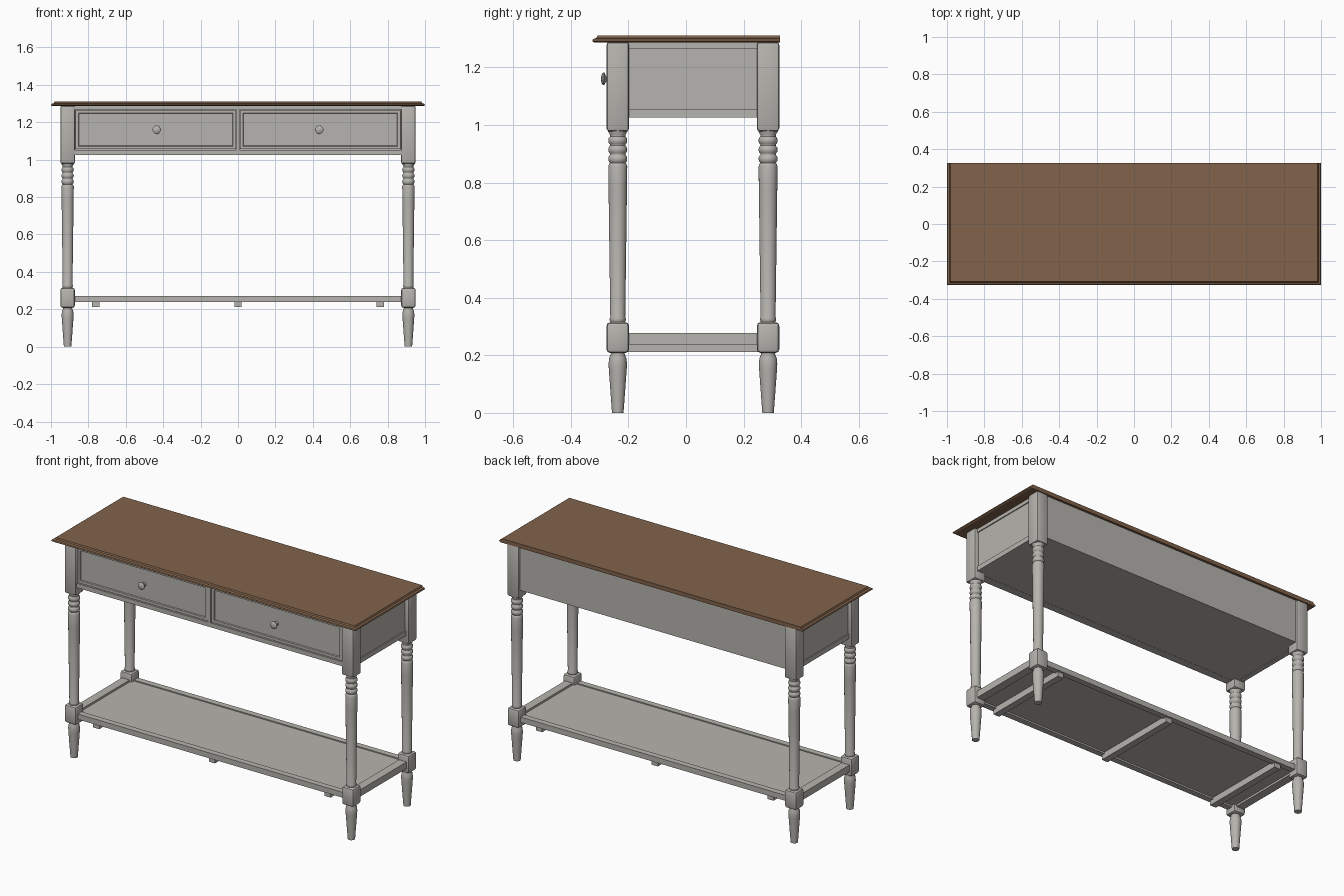
import bpy, bmesh, math
from mathutils import Vector

cube = bpy.data.objects.get("Cube")
if cube:
    bpy.data.objects.remove(cube, do_unlink=True)


def material(name, rgb):
    m = bpy.data.materials.new(name)
    m.use_nodes = True
    m.diffuse_color = (*rgb, 1)
    bsdf = next(n for n in m.node_tree.nodes if n.type == 'BSDF_PRINCIPLED')
    bsdf.inputs["Base Color"].default_value = (*rgb, 1)
    return m


PAINT = material("warm_grey_paint", (0.47, 0.455, 0.425))
WOOD = material("brown_wood", (0.22, 0.125, 0.07))


def finish(bm, name, mat, smooth=False):
    bmesh.ops.recalc_face_normals(bm, faces=bm.faces)
    mesh = bpy.data.meshes.new(name)
    bm.to_mesh(mesh)
    bm.free()
    mesh.materials.append(mat)
    obj = bpy.data.objects.new(name, mesh)
    bpy.context.collection.objects.link(obj)
    if smooth:
        bpy.ops.object.select_all(action='DESELECT')
        obj.select_set(True)
        bpy.context.view_layer.objects.active = obj
        bpy.ops.object.shade_smooth_by_angle(angle=math.radians(35))
    return obj


def box_mesh(x, y, z):
    """Box from (low, high) pairs."""
    bm = bmesh.new()
    bmesh.ops.create_cube(bm, size=1)
    for v in bm.verts:
        v.co = [p[0] if c < 0 else p[1] for c, p in zip(v.co, (x, y, z))]
    return bm


def box(name, x, y, z, bevel=0, segments=1):
    bm = box_mesh(x, y, z)
    if bevel:
        bmesh.ops.bevel(bm, geom=bm.edges[:], offset=bevel, segments=segments,
                        profile=0.5, affect='EDGES')
    return finish(bm, name, PAINT, smooth=segments > 1)


def lathe(name, profile, origin, axis='Z', sides=24):
    """Spin (radius, height) points; axis Y points the height to the front."""
    bm = bmesh.new()
    rings = []
    for r, h in profile:
        ring = []
        for i in range(sides):
            a = math.tau * i / sides
            c, s = r * math.cos(a), r * math.sin(a)
            p = (c, s, h) if axis == 'Z' else (c, -h, s)
            ring.append(bm.verts.new(Vector(p) + Vector(origin)))
        rings.append(ring)
    for a, b in zip(rings, rings[1:]):
        for i in range(sides):
            j = (i + 1) % sides
            bm.faces.new((a[i], a[j], b[j], b[i]))
    bm.faces.new(rings[0])
    bm.faces.new(rings[-1])
    return finish(bm, name, PAINT, smooth=True)


LEG_X, FRONT_Y, BACK_Y, HALF = 0.911, -0.237, 0.285, 0.039
FOOT = [(0.020, 0), (0.031, 0.15), (0.032, 0.17), (0.030, 0.19), (0.024, 0.205), (0.024, 0.23)]
SHAFT = [(0.026, 0.30), (0.026, 0.318), (0.028, 0.322), (0.028, 0.328), (0.026, 0.333),
         (0.032, 0.78), (0.033, 0.855), (0.030, 0.865)]
# three stacked rings between the shaft and the square post
for k in range(3):
    z = 0.868 + k * 0.032
    SHAFT += [(0.027, z), (0.032, z + 0.007), (0.033, z + 0.014), (0.032, z + 0.021), (0.027, z + 0.028)]
SHAFT += [(0.027, 0.966), (0.034, 0.978), (0.034, 1.0)]

# legs
for side, sx in (("right", -1), ("left", 1)):
    for end, y in (("front", FRONT_Y), ("back", BACK_Y)):
        x = sx * LEG_X
        tag = f"{end}_{side}"
        xs, ys = (x - HALF, x + HALF), (y - HALF, y + HALF)
        box(f"{tag}_post", xs, ys, (0.978, 1.288), 0.010, 2)
        box(f"{tag}_block", xs, ys, (0.208, 0.315), 0.013, 2)
        lathe(f"{tag}_turned_leg", SHAFT, (x, y, 0))
        lathe(f"{tag}_foot", FOOT, (x, y, 0))

# tabletop with a moulded edge on the front and sides, flush at the back
bm = bmesh.new()
rings = []
for inset, z in ((0.008, 1.286), (0, 1.291), (0.003, 1.298), (0.014, 1.302), (0.018, 1.310)):
    x, y = 1 - inset, -0.326 + inset
    rings.append([bm.verts.new(p) for p in ((-x, y, z), (x, y, z), (x, 0.326, z), (-x, 0.326, z))])
for a, b in zip(rings, rings[1:]):
    for i in range(4):
        j = (i + 1) % 4
        bm.faces.new((a[i], a[j], b[j], b[i]))
bm.faces.new(rings[0])
bm.faces.new(rings[-1])
finish(bm, "tabletop", WOOD)

# drawer case
box("case_body", (-0.925, 0.925), (-0.245, 0.312), (1.027, 1.287))
for side, sx in (("right", -1), ("left", 1)):
    for part, z in (("lower", (1.026, 1.055)), ("upper", (1.265, 1.287))):
        xs = sorted((sx * 0.90, sx * 0.931))
        box(f"{side}_{part}_case_rail", xs, (-0.22, 0.27), z)
box("front_lower_rail", (-0.88, 0.88), (-0.268, -0.22), (1.026, 1.052))
box("front_upper_rail", (-0.88, 0.88), (-0.268, -0.22), (1.268, 1.287))
box("drawer_divider", (-0.008, 0.008), (-0.268, -0.22), (1.05, 1.27))

# drawer fronts with a sunken panel, and knobs
KNOB = [(0.012, 0), (0.008, 0.004), (0.007, 0.018), (0.014, 0.022),
        (0.022, 0.026), (0.022, 0.030), (0.015, 0.035), (0.005, 0.037)]
for side, sx in (("right", -1), ("left", 1)):
    bm = box_mesh(sorted((sx * 0.012, sx * 0.868)), (-0.264, -0.23), (1.056, 1.264))
    bm.normal_update()
    face = min(bm.faces, key=lambda f: f.calc_center_median().y)
    bmesh.ops.inset_region(bm, faces=[face], thickness=0.022)
    bmesh.ops.inset_region(bm, faces=[face], thickness=0.004, depth=-0.006)
    finish(bm, f"{side}_drawer_front", PAINT)
    lathe(f"{side}_drawer_knob", KNOB, (sx * 0.435, -0.258, 1.16), 'Y')

# lower shelf: frame, panel and battens
box("shelf_panel", (-0.90, 0.90), (-0.24, 0.29), (0.250, 0.266))
box("shelf_front_rail", (-0.89, 0.89), (-0.258, -0.222), (0.240, 0.272))
box("shelf_back_rail", (-0.89, 0.89), (0.270, 0.306), (0.240, 0.272))
for side, sx in (("right", -1), ("left", 1)):
    box(f"{side}_stretcher", sorted((sx * 0.885, sx * 0.935)), (-0.21, 0.26), (0.238, 0.278))
for name, x in (("right", -0.76), ("middle", 0), ("left", 0.76)):
    box(f"{name}_shelf_batten", (x - 0.02, x + 0.02), (-0.245, 0.293), (0.212, 0.251))
